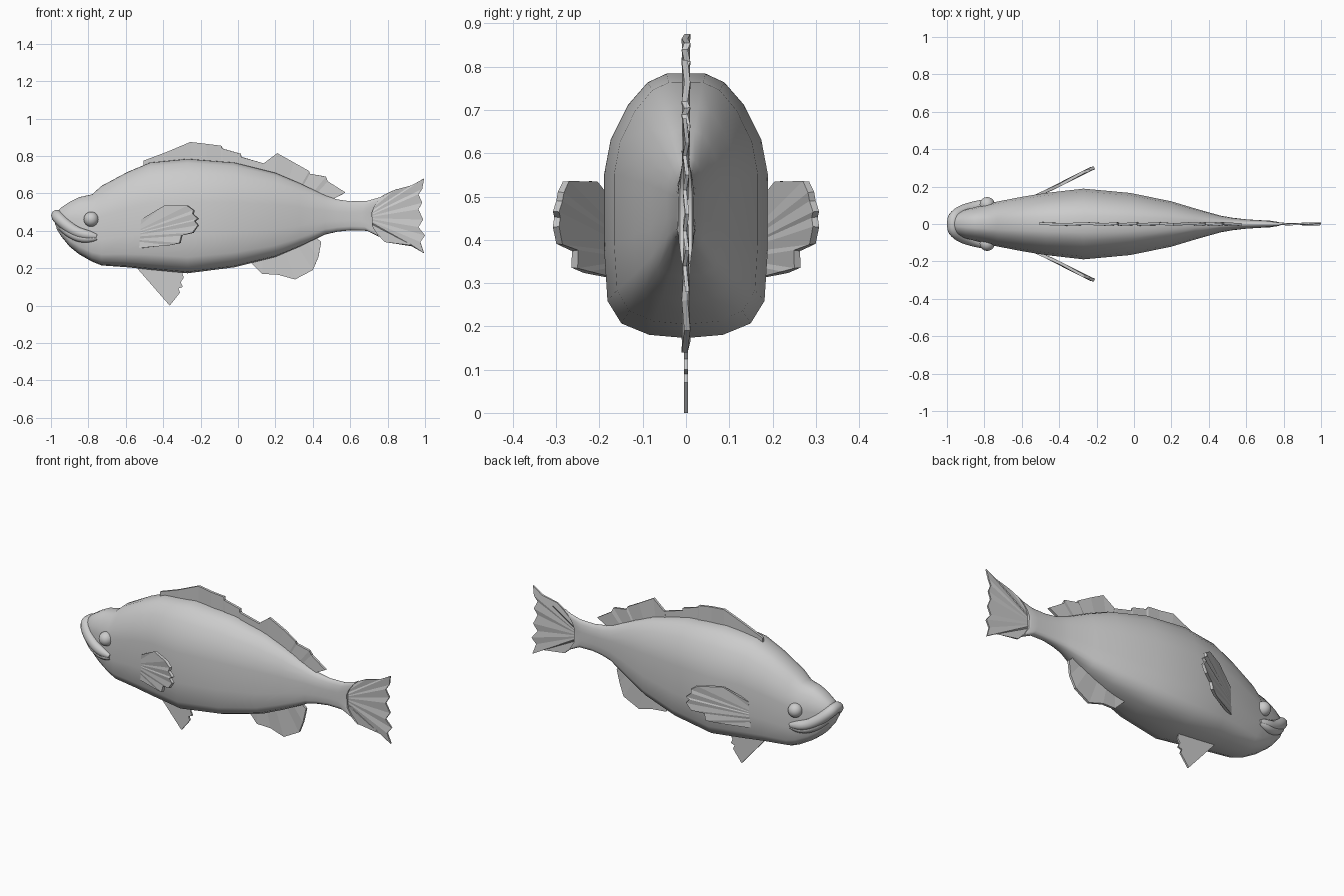
import bpy, bmesh
from mathutils import Vector

if "Cube" in bpy.data.objects:
    bpy.data.objects.remove(bpy.data.objects["Cube"])


def make(name, bm, angle=None):
    bmesh.ops.recalc_face_normals(bm, faces=bm.faces[:])
    me = bpy.data.meshes.new(name)
    bm.to_mesh(me)
    bm.free()
    ob = bpy.data.objects.new(name, me)
    bpy.context.collection.objects.link(ob)
    if angle:
        bpy.context.view_layer.objects.active = ob
        bpy.ops.object.select_all(action='DESELECT')
        ob.select_set(True)
        bpy.ops.object.shade_smooth_by_angle(angle=angle)
    return ob


# Body: half cross-section (width factor, height factor) lofted along x
half = [(0, 1), (.24, .998), (.47, .965), (.71, .88), (.92, .75), (1, .62), (1, .33),
        (.96, .14), (.79, .055), (.45, .012), (0, 0)]
section = half + [(-y, t) for y, t in half[-2:0:-1]]
# x, top, bottom, half width, bow of the section
stations = [
    (-.97, .50, .41, .035, 0), (-.945, .525, .37, .058, 0), (-.90, .555, .315, .077, 0),
    (-.85, .58, .275, .09, 0), (-.78, .595, .235, .108, 0), (-.73, .64, .215, .12, 0),
    (-.59, .715, .205, .147, 0), (-.47, .765, .192, .166, 0), (-.27, .785, .173, .189, 0),
    (-.02, .765, .205, .166, 0), (.20, .71, .26, .121, 0), (.33, .655, .315, .082, 0),
    (.465, .59, .38, .044, 0), (.53, .568, .395, .033, 0), (.60, .558, .403, .025, 0),
    (.66, .56, .40, .021, .03), (.70, .58, .365, .018, .06), (.712, .597, .338, .014, .075)]
bm = bmesh.new()
rings = []
for x, zt, zb, w, bow in stations:
    rings.append([bm.verts.new((x + bow * (2 * t - 1) ** 2, y * w, zb + t * (zt - zb)))
                  for y, t in section])
n = len(section)
for a, b in zip(rings, rings[1:]):
    for i in range(n):
        j = (i + 1) % n
        bm.faces.new((a[i], a[j], b[j], b[i]))
bm.faces.new(rings[0])
# end cap as strips between both sides, following the bow
e = rings[-1]
for i in range(len(half) - 1):
    ids = [i, i + 1, (n - i - 1) % n, (n - i) % n]
    bm.faces.new([e[k] for k in dict.fromkeys(ids)])
make("body", bm, .9)


# Fins: strip between an outer outline and a straight base, lightly pleated
def fin(name, outer, base0, base1, thick=.014, pleat=.003, lean=None):
    pts = [Vector(p) for p in outer]
    dist = [0]
    for p, q in zip(pts, pts[1:]):
        dist.append(dist[-1] + (q - p).length)
    bm = bmesh.new()
    rows = []
    for k, (p, d) in enumerate(zip(pts, dist)):
        q = Vector(base0).lerp(Vector(base1), d / dist[-1])
        s = pleat * (-1) ** k
        y = (lambda v: lean(v.x)) if lean else (lambda v: 0)
        rows.append((bm.verts.new((p.x, y(p) + s, p.y)), bm.verts.new((q.x, y(q), q.y))))
    for (a, b), (c, d) in zip(rows, rows[1:]):
        bm.faces.new((a, b, d, c))
    ob = make(name, bm)
    m = ob.modifiers.new("thickness", 'SOLIDIFY')
    m.thickness, m.offset = thick, 0
    return ob


fin("front_dorsal_fin",
    [(-.505, .775), (-.385, .82), (-.255, .875), (-.17, .865), (-.09, .855), (-.083, .84),
     (.015, .812), (.017, .795), (.14, .76)], (-.505, .70), (.16, .66))
fin("rear_dorsal_fin",
    [(.13, .755), (.21, .815), (.30, .765), (.38, .72), (.383, .705), (.47, .69),
     (.48, .665), (.575, .605)], (.12, .66), (.47, .55))
fin("anal_fin",
    [(.065, .235), (.13, .17), (.215, .165), (.305, .14), (.40, .19), (.43, .26), (.445, .34)],
    (.08, .28), (.385, .39))
fin("pelvic_fin",
    [(-.535, .195), (-.365, .0), (-.31, .07), (-.325, .09), (-.295, .10), (-.307, .125),
     (-.29, .15), (-.30, .18)], (-.52, .23), (-.31, .22), .01, 0)
fin("tail_fin",
    [(.785, .592), (.84, .62), (.93, .642), (.995, .68), (.985, .625), (.965, .595),
     (.985, .55), (.965, .515), (.99, .46), (.965, .42), (1.0, .375), (.975, .34), (.995, .28),
     (.93, .32), (.785, .34)], (.72, .53), (.72, .41), .009)
pec = fin("pectoral_fins",
          [(-.51, .465), (-.39, .535), (-.27, .535), (-.235, .51), (-.24, .49), (-.212, .465),
           (-.23, .452), (-.212, .43), (-.24, .39), (-.30, .375), (-.31, .335), (-.355, .325),
           (-.52, .308)], (-.515, .46), (-.525, .31), .016, .003,
          lambda x: .152 + (x + .515) * .5)
pec.modifiers.new("mirror", 'MIRROR').use_axis = (False, True, False)


# Lips: tapered tubes curving around the snout
def lip(name, path, r):
    cu = bpy.data.curves.new(name, 'CURVE')
    cu.dimensions = '3D'
    cu.bevel_depth, cu.bevel_resolution, cu.use_fill_caps = r, 3, True
    cu.resolution_u = 4
    full = [(x, -y, z, s) for x, y, z, s in path[:0:-1]] + path
    sp = cu.splines.new('NURBS')
    sp.points.add(len(full) - 1)
    for p, (x, y, z, s) in zip(sp.points, full):
        p.co = (x, y, z, 1)
        p.radius = s
    sp.use_endpoint_u, sp.order_u = True, 3
    ob = bpy.data.objects.new(name, cu)
    bpy.context.collection.objects.link(ob)
    bpy.ops.object.select_all(action='DESELECT')
    ob.select_set(True)
    bpy.context.view_layer.objects.active = ob
    bpy.ops.object.convert(target='MESH')
    bpy.ops.object.shade_smooth()


lip("upper_lip", [(-.968, 0, .484, 1), (-.965, .04, .474, 1), (-.92, .07, .43, 1),
                  (-.86, .09, .39, .95), (-.79, .107, .374, .85), (-.755, .11, .37, .4)], .032)
lip("lower_lip", [(-.955, 0, .445, 1), (-.95, .04, .437, 1), (-.91, .068, .395, 1),
                  (-.85, .09, .363, 1), (-.79, .107, .358, .9), (-.755, .11, .36, .4)], .026)

# Eyes
bm = bmesh.new()
for s in (-1, 1):
    ret = bmesh.ops.create_uvsphere(bm, u_segments=20, v_segments=12, radius=.04)
    bmesh.ops.translate(bm, verts=ret["verts"], vec=(-.785, s * .104, .462))
make("eyes", bm, 1.0)
